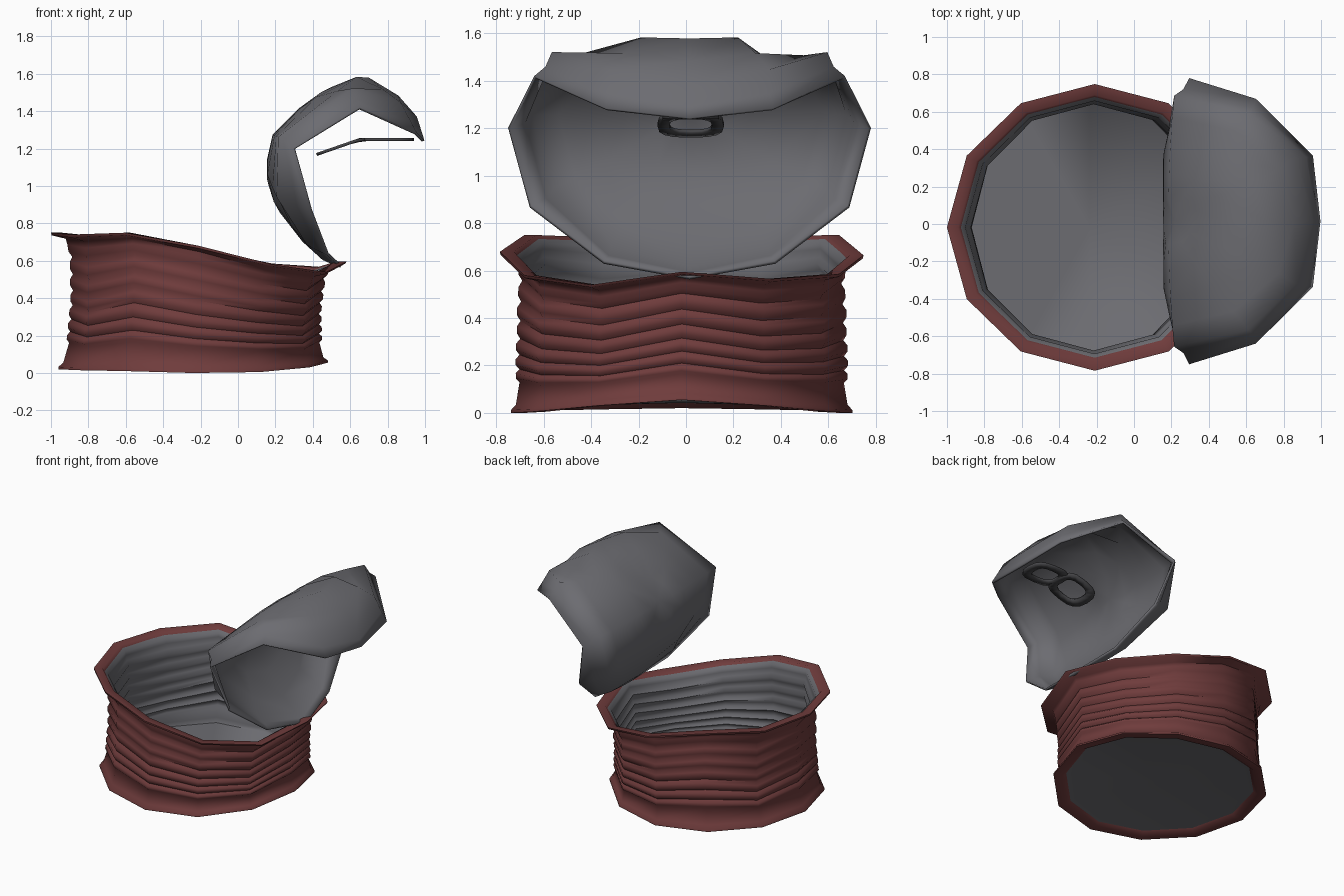
import bpy, bmesh
from math import sin, cos, pi, radians, copysign
from mathutils import Vector

if "Cube" in bpy.data.objects:
    bpy.data.objects.remove(bpy.data.objects["Cube"])

N = 12  # sides of the can


def material(name, rgb):
    m = bpy.data.materials.new(name)
    m.diffuse_color = (*rgb, 1)
    m.use_nodes = True
    m.node_tree.nodes["Principled BSDF"].inputs["Base Color"].default_value = m.diffuse_color
    return m


RED = material("red_paint", (0.16, 0.045, 0.045))
STEEL = material("steel", (0.15, 0.15, 0.165))
DARK = material("dark_steel", (0.06, 0.06, 0.065))


def lerp_table(table, u):
    for a, b in zip(table, table[1:]):
        if u <= b[0]:
            break
    f = (u - a[0]) / (b[0] - a[0])
    return [p + (q - p) * f for p, q in zip(a[1:], b[1:])]


def loft(name, rings, mat, cap=False, thick=0, angle=65):
    """Skin a stack of equal point rings; optionally cap the last."""
    bm = bmesh.new()
    vs = [[bm.verts.new(p) for p in r] for r in rings]
    n = len(vs[0])
    for a, b in zip(vs, vs[1:]):
        for i in range(n):
            j = (i + 1) % n
            bm.faces.new((a[i], a[j], b[j], b[i]))
    if cap:
        c = bm.verts.new(sum((v.co for v in vs[-1]), Vector()) / n)
        for i in range(n):
            bm.faces.new((vs[-1][i], vs[-1][(i + 1) % n], c))
    bmesh.ops.recalc_face_normals(bm, faces=bm.faces)
    me = bpy.data.meshes.new(name)
    bm.to_mesh(me)
    bm.free()
    ob = bpy.data.objects.new(name, me)
    bpy.context.collection.objects.link(ob)
    me.materials.append(mat)
    if thick:
        s = ob.modifiers.new("thickness", "SOLIDIFY")
        s.thickness, s.offset = thick, 0
    bpy.ops.object.select_all(action="DESELECT")
    ob.select_set(True)
    bpy.context.view_layer.objects.active = ob
    bpy.ops.object.shade_smooth_by_angle(angle=radians(angle))
    return ob


# Dented can: heights of rim and base, and rib waviness, per 30 degree step
TOP = [.595, .565, .585, .665, .75, .74, .75, .74, .75, .68, .58, .54]
BASE = [.055, .03, .005, 0, .01, .015, .02, .015, .01, 0, .005, .03]
WAVE = [.012, -.012, 0, 0, .025, -.025, .005, -.025, .025, 0, 0, -.015]


def can_ring(t, r, dz=0):
    pts = []
    for i in range(N):
        a = 2 * pi * i / N
        s = sin(pi * min(t, 1))
        z = BASE[i] + (TOP[i] - BASE[i]) * t + WAVE[i] * s + dz
        ky = 1 + .05 * s - .03 * t
        pts.append((-.24 + .03 * t + r * cos(a), -.018 + r * ky * sin(a), z))
    return pts


def wall_r(t):
    return lerp_table([(0, .70), (.2, .68), (.5, .668), (.8, .68), (1, .71)], t)[0]


# Ribbed profile: soft groove then a bulging band, bands growing taller upwards
marks = [.19, .27, .36, .46, .57, .69, .82]
ribs = []
for t, nxt in zip(marks, marks[1:] + [.95]):
    h = nxt - t
    ribs += [(t, -.012), (t + .3 * h, .003), (t + .7 * h, .003)]

outer = [can_ring(0, .63, .025), can_ring(0, .66), can_ring(0, .72), can_ring(0, .72, .012),
         can_ring(.05, .695)]
outer += [can_ring(t, wall_r(t) + d) for t, d in ribs]
outer += [can_ring(.955, .71), can_ring(.98, .785), can_ring(1, .79), can_ring(1, .73),
          can_ring(.975, .715)]
loft("can_wall", outer, RED)

inner = [can_ring(.99, .73), can_ring(.95, .69)]
inner += [can_ring(t, wall_r(t) + d - .014) for t, d in reversed(ribs)]
inner += [can_ring(.1, .67), can_ring(.06, .66)]
loft("can_lining", inner, STEEL, cap=True)
loft("base_disc", [can_ring(0, .645, .02), can_ring(0, .6, .026)], STEEL, cap=True)

# Peeled lid: centre line (u, x, z) and half of the rim (x, y, z) from the free edge to the hinge
SPINE = [(-1, .55, .57), (-.85, .41, .63), (-.5, .2, .9), (-.25, .15, 1.08), (0, .19, 1.27),
         (.25, .39, 1.47), (.5, .66, 1.595), (.85, .93, 1.43), (1, .99, 1.24)]
HALF = [(.99, 0, 1.24), (.95, .35, 1.28), (.65, .65, 1.415), (.3, .76, 1.2), (.39, .67, .87),
        (.48, .36, .635), (.55, 0, .57)]
rim = [(x, y + .015, z) for x, y, z in HALF + [(x, -y, z) for x, y, z in HALF[5:0:-1]]]


def lid_ring(r):
    pts = []
    for i in range(N):
        a = 2 * pi * i / N
        u, v = r * cos(a), r * sin(a)
        x, z = lerp_table(SPINE, u)
        f = v * v * (.08 + .25 * max(0, u))
        pts.append((x + (.65 - x) * f, .015 + .74 * v, z + (1.1 - z) * f))
    return pts


shoulder = lid_ring(.9)
# Step between the shoulder and the flared lip
lip = [(s[0] + (e[0] - s[0]) * .6, s[1] + (e[1] - s[1]) * .35, s[2] + (e[2] - s[2]) * .6)
       for s, e in zip(shoulder, rim)]
lid_rings = [rim, lip, shoulder] + [lid_ring(r) for r in (.75, .55, .35, .17)]
loft("peeled_lid", lid_rings, STEEL, cap=True, thick=.015)


# Pull tab: two joined, bent rings with rounded-box outlines
def tab_ring(cx, rx, ry):
    pts = []
    for i in range(16):
        a = 2 * pi * i / 16
        x = cx + rx * copysign(abs(cos(a)) ** .7, cos(a))
        y = .02 + ry * copysign(abs(sin(a)) ** .7, sin(a))
        z = lerp_table([(.3, 1.12), (.42, 1.168), (.65, 1.248), (1, 1.248)], x)[0]
        pts.append((x, y, z))
    return pts


for name, cx, o, h in (("tab_finger_ring", .56, (.14, .14), (.085, .09)),
                       ("tab_rivet_ring", .79, (.15, .12), (.09, .07))):
    loft(name, [tab_ring(cx, *o), tab_ring(cx, *h)], DARK, thick=.016, angle=40)
